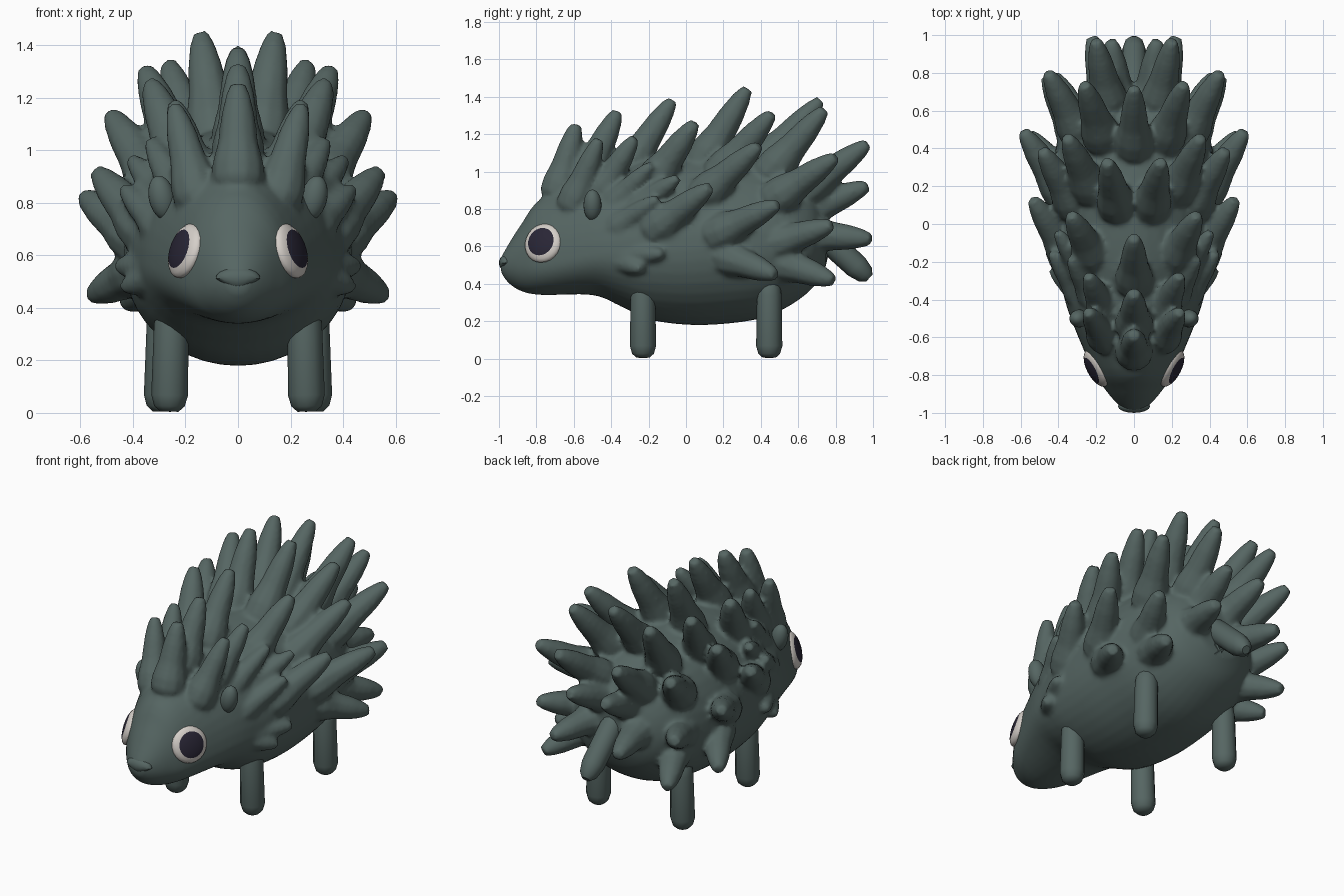
import bpy, bmesh, math
from mathutils import Vector, Matrix

if "Cube" in bpy.data.objects:
    bpy.data.objects.remove(bpy.data.objects["Cube"])


def material(name, rgb):
    m = bpy.data.materials.new(name)
    m.diffuse_color = (*rgb, 1)
    m.use_nodes = True
    m.node_tree.nodes["Principled BSDF"].inputs["Base Color"].default_value = m.diffuse_color
    return m


GREY = material("grey_green", (0.092, 0.132, 0.124))
WHITE = material("eye_white", (0.66, 0.62, 0.58))
DARK = material("pupil_dark", (0.022, 0.019, 0.036))


def finish(name, bm, mats=(GREY,), angle=45, blend=False):
    bmesh.ops.recalc_face_normals(bm, faces=bm.faces)
    me = bpy.data.meshes.new(name)
    bm.to_mesh(me)
    bm.free()
    ob = bpy.data.objects.new(name, me)
    bpy.context.collection.objects.link(ob)
    for m in mats:
        me.materials.append(m)
    if blend:
        # Fuse overlapping shells into one skin with soft joins
        r = ob.modifiers.new("fuse", 'REMESH')
        r.mode = 'VOXEL'
        r.voxel_size = 0.014
        r.use_smooth_shade = True
        s = ob.modifiers.new("soften", 'SMOOTH')
        s.factor = 0.5
        s.iterations = 5
        return ob
    bpy.ops.object.select_all(action='DESELECT')
    ob.select_set(True)
    bpy.context.view_layer.objects.active = ob
    bpy.ops.object.shade_smooth_by_angle(angle=math.radians(angle))
    return ob


def loft(bm, rings):
    loops = [[bm.verts.new(p) for p in r] for r in rings]
    n = len(loops[0])
    for a, b in zip(loops, loops[1:]):
        for i in range(n):
            bm.faces.new((a[i], a[(i + 1) % n], b[(i + 1) % n], b[i]))
    bm.faces.new(loops[0][::-1])
    bm.faces.new(loops[-1])


def tube(bm, base, tip, profile, sides=10, size=1):
    """Round tube from base to tip; profile holds (fraction, radius)."""
    base, tip = Vector(base), Vector(tip)
    q = (tip - base).to_track_quat('Z', 'Y')
    rings = []
    for t, r in profile:
        c = base.lerp(tip, t)
        rings.append([c + q @ Vector((size * r * math.cos(2 * math.pi * i / sides),
                                      size * r * math.sin(2 * math.pi * i / sides), 0))
                      for i in range(sides)])
    loft(bm, rings)


def blob(bm, loc, scale, rot=None, seg=20, rings=12):
    m = Matrix.Translation(loc) @ (rot or Matrix()) @ Matrix.Diagonal((*scale, 1))
    return bmesh.ops.create_uvsphere(bm, u_segments=seg, v_segments=rings,
                                     radius=1, matrix=m)


def smooth_sections(keys, steps=4):
    """Catmull-Rom interpolation between the key cross-sections."""
    out = []
    for i in range(len(keys) - 1):
        p = [keys[max(0, min(len(keys) - 1, i + k))] for k in (-1, 0, 1, 2)]
        for s in range(steps):
            t = s / steps
            out.append([.5 * (2 * b + (c - a) * t + (2 * a - 5 * b + 4 * c - d) * t * t
                              + (3 * b - a - 3 * c + d) * t ** 3)
                        for a, b, c, d in zip(*p)])
    return out + [keys[-1]]


# Body and head: cross-sections (y, bottom, widest height, top, half width)
SECTIONS = [
    (-0.99, .46, .50, .54, .04), (-.95, .405, .50, .61, .09),
    (-.88, .36, .50, .72, .15), (-.77, .340, .50, .86, .22),
    (-.5, .340, .55, .99, .335), (-.35, .28, .56, 1.03, .38),
    (-.2, .21, .57, 1.07, .415), (0, .181, .58, 1.09, .435),
    (.2, .185, .60, 1.09, .435), (.4, .215, .60, 1.06, .415),
    (.55, .28, .62, 1.01, .37), (.68, .38, .63, .91, .28),
    (.75, .5, .63, .78, .15)]
bm = bmesh.new()
rings = []
for y, lo, mid, hi, w in smooth_sections(SECTIONS):
    ring = []
    for i in range(40):
        a = 2 * math.pi * i / 40
        s = math.sin(a)
        ring.append((w * math.cos(a), y, mid + s * ((hi - mid) if s > 0 else (mid - lo))))
    rings.append(ring)
loft(bm, rings)

SPIKE_PROFILE = [(0, .07), (.15, .11), (.3, .108), (.5, .084), (.75, .07),
                 (.92, .052), (1.03, .032)]

# Spikes along the ridge: base y, z and tip y, z
for by, bz, ty, tz in ((-.70, .82, -.59, 1.24), (-.57, .9, -.37, 1.31),
                       (-.35, .95, -.08, 1.37), (.35, .98, .71, 1.37)):
    tube(bm, (0, by, bz), (0, ty, tz), SPIKE_PROFILE, size=.93)

# Mirrored spikes: base y, z and tip x, y, z; the base sits nearer the middle
PAIRS = [
    (-.63, .76, .24, -.47, 1.16), (-.5, .82, .24, -.28, 1.17),
    (-.44, .77, .33, -.19, 1.03), (-.32, .77, .40, -.05, .96),
    (-.43, .66, .43, -.16, .85), (-.39, .55, .45, -.13, .56),
    (-.40, .54, .43, -.24, .48), (-.22, .88, .33, .04, 1.25),
    (-.22, .65, .53, .12, .91), (.05, .98, .14, .32, 1.43),
    (.04, .82, .48, .38, 1.13), (.13, .92, .35, .45, 1.30),
    (.4, .93, .26, .73, 1.32), (.42, .81, .45, .79, 1.07),
    (.1, .63, .58, .48, .82), (.15, .57, .55, .47, .45),
    (.4, .59, .46, .77, .71), (.43, .54, .42, .78, .42),
    (.56, .84, .2, .96, 1.14), (.56, .75, .12, .96, .92),
    (.58, .67, .22, .98, .64)]
for by, bz, tx, ty, tz in PAIRS:
    size = .96 if ty > 0 else (.73 if tx > .3 else .85)   # cheek spikes are thinner
    for side in (1, -1):
        tube(bm, (side * tx * .58, by, bz), (side * tx, ty, tz), SPIKE_PROFILE, size=size)
finish("spiky_body", bm, blend=True)

# Rounded tail
bm = bmesh.new()
tube(bm, (0, .64, .74), (0, .98, .43),
     [(0, .06), (.3, .068), (.8, .066), (.94, .05), (1, .025)], 12)
finish("tail", bm)

# Small crossed mark under the tail
bm = bmesh.new()
for s in (1, -1):
    tube(bm, (-.035 * s, .735, .49), (.035 * s, .75, .56),
         [(0, .008), (.1, .012), (.9, .012), (1, .008)], 6)
finish("rear_mark", bm)

# Nose: rounded wedge, narrower at the bottom
bm = bmesh.new()
blob(bm, (0, -.965, .512), (.085, .035, .042), seg=16, rings=10)
for v in bm.verts:
    if v.co.z < .512:
        v.co.x *= 1 - (.512 - v.co.z) / .042 * .6
finish("nose", bm)

for side, label in ((1, "left"), (-1, "right")):
    # Legs
    for part, x, y in (("front_leg", .262, -.23), ("back_leg", .29, .445)):
        bm = bmesh.new()
        tube(bm, (side * (x - .01), y, .42), (side * x, y, .005),
             [(0, .04), (.1, .06), (.2, .066), (.85, .07), (.95, .058), (1, .035)], 12)
        finish(label + "_" + part, bm)

    # Ears
    bm = bmesh.new()
    blob(bm, (side * .29, -.5, .82), (.05, .048, .085),
         Matrix.Rotation(side * math.radians(12), 4, 'Y'))
    finish(label + "_ear", bm)

    # Eyes: flattened domes whose outer cap is the pupil
    bm = bmesh.new()
    blob(bm, (0, 0, 0), (.108, .108, .042), seg=24)
    for f in bm.faces:
        c = f.calc_center_median()
        f.material_index = int(c.z > 0 and c.xy.length < .073)
    look = Vector((side * .85, -.44, .28)).to_track_quat('Z', 'Y').to_matrix().to_4x4()
    bm.transform(Matrix.Translation((side * .2, -.763, .617)) @ look)
    finish(label + "_eye", bm, (WHITE, DARK))
